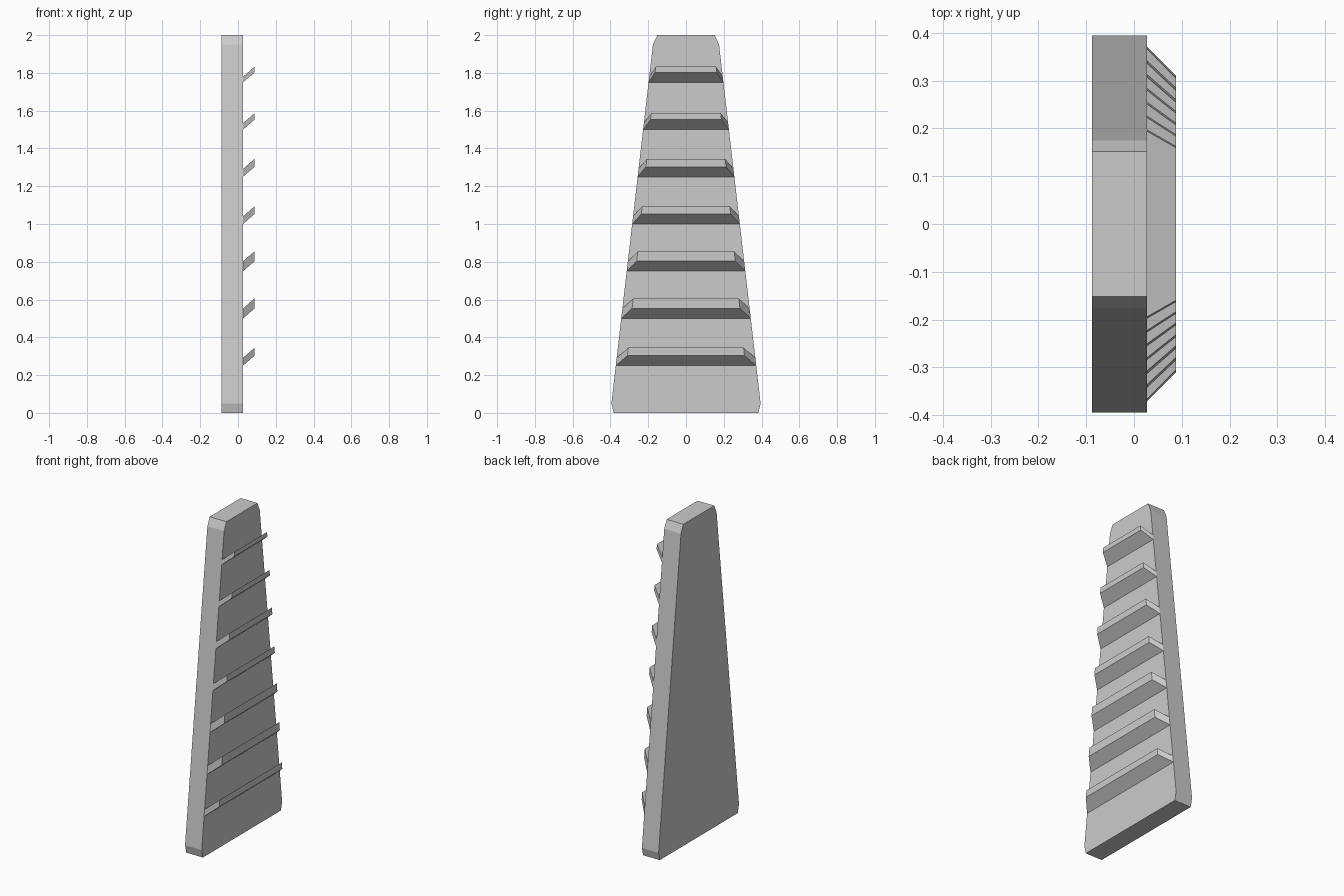
import bpy
import bmesh

cube = bpy.data.objects.get("Cube")
if cube:
    bpy.data.objects.remove(cube, do_unlink=True)

grey = bpy.data.materials.new("light_grey")
grey.use_nodes = True
COLOUR = (0.6, 0.6, 0.6, 1)
grey.diffuse_color = COLOUR
grey.node_tree.nodes["Principled BSDF"].inputs["Base Color"].default_value = COLOUR

BACK, FACE, TIP = -0.088, 0.027, 0.088


def loft(name, ring_a, ring_b):
    """Closed solid between two matching rings of points."""
    bm = bmesh.new()
    a = [bm.verts.new(p) for p in ring_a]
    b = [bm.verts.new(p) for p in ring_b]
    bm.faces.new(a)
    bm.faces.new(b[::-1])
    for i in range(len(a)):
        j = (i + 1) % len(a)
        bm.faces.new((a[i], b[i], b[j], a[j]))
    bmesh.ops.recalc_face_normals(bm, faces=bm.faces)
    mesh = bpy.data.meshes.new(name)
    bm.to_mesh(mesh)
    bm.free()
    mesh.materials.append(grey)
    obj = bpy.data.objects.new(name, mesh)
    bpy.context.collection.objects.link(obj)
    return obj


def half_width(z):
    """Half width of the board's tapering sides."""
    return 0.395 - (z - 0.05) * 0.22 / 1.9


# Tapered board with clipped corners
side = [(0.383, 0), (0.395, 0.05), (0.175, 1.95), (0.152, 2)]
outline = side + [(-y, z) for y, z in reversed(side)]
loft("board", [(BACK, y, z) for y, z in outline],
     [(FACE, y, z) for y, z in outline])

# Upward sloping slats, narrowing towards their outer edge
heights = [0.042, 0.053, 0.053, 0.041, 0.042, 0.034, 0.03]
for i, h in enumerate(heights):
    z = 0.25 * (i + 1)
    inset = 0.062 - 0.0045 * i

    def end(s):
        lo, hi = half_width(z), half_width(z + h)
        return [(FACE, s * lo, z), (TIP, s * (lo - inset), z + 0.053),
                (TIP, s * (hi - inset), z + 0.053 + h), (FACE, s * hi, z + h)]

    loft(f"slat_{i + 1}", end(-1), end(1))
